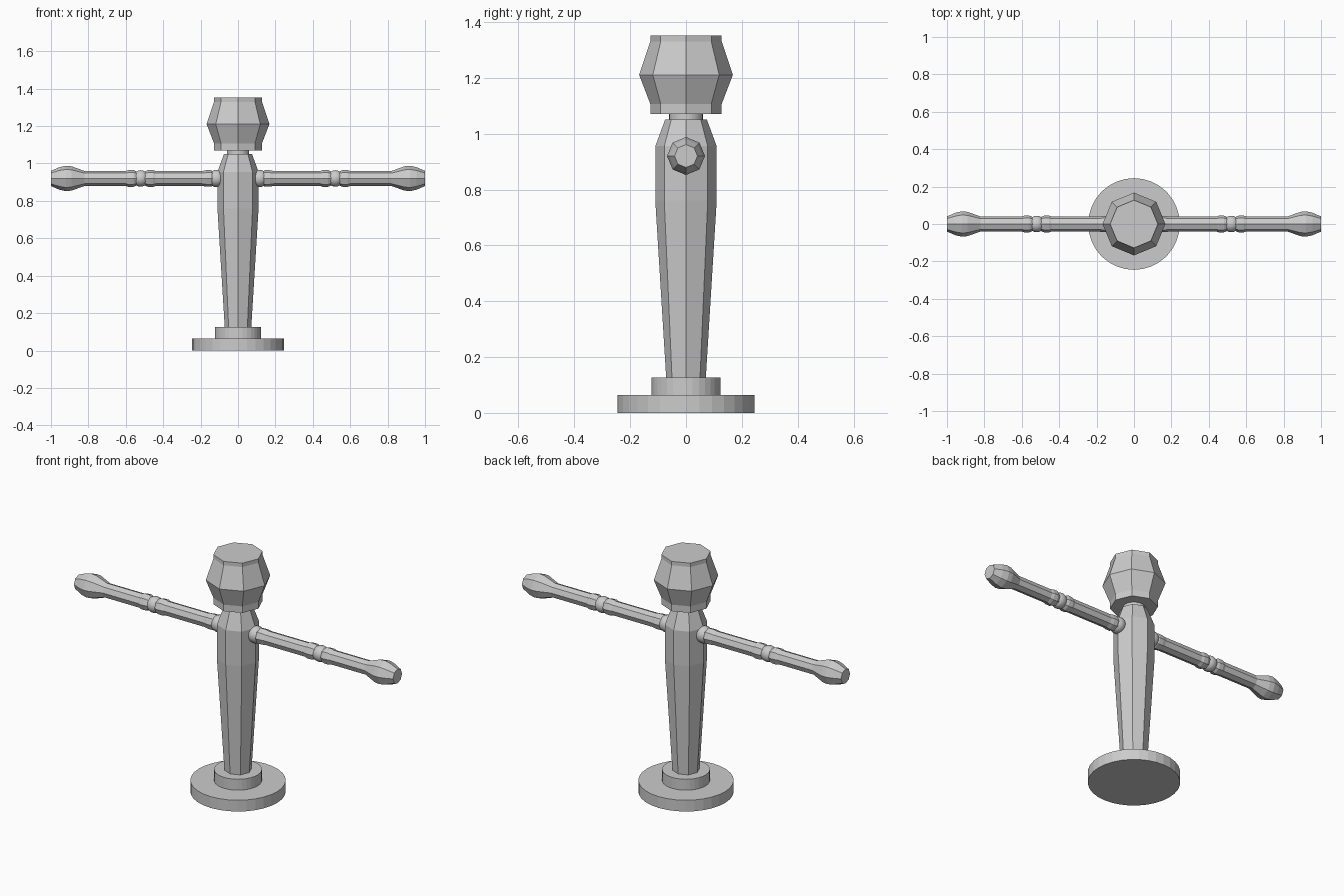
import bpy, math
from mathutils import Matrix, Vector

if "Cube" in bpy.data.objects:
    bpy.data.objects.remove(bpy.data.objects["Cube"])

grey = bpy.data.materials.new("plain grey")
grey.diffuse_color = (0.6, 0.6, 0.6, 1)
grey.use_nodes = True
grey.node_tree.nodes["Principled BSDF"].inputs["Base Color"].default_value = grey.diffuse_color

ARM_Z = 0.92


def lathe(name, profile, sides=8, matrix=Matrix(), smooth=False):
    """Turn (radius, height) points about z, close both ends, then place by matrix."""
    verts, faces = [], []
    for r, h in profile:
        for i in range(sides):
            a = 2 * math.pi * i / sides
            verts.append(matrix @ Vector((r * math.cos(a), r * math.sin(a), h)))
    for k in range(len(profile) - 1):
        for i in range(sides):
            j = (i + 1) % sides
            faces.append((k * sides + i, k * sides + j,
                          (k + 1) * sides + j, (k + 1) * sides + i))
    faces.append(tuple(reversed(range(sides))))
    last = (len(profile) - 1) * sides
    faces.append(tuple(range(last, last + sides)))
    mesh = bpy.data.meshes.new(name)
    mesh.from_pydata(verts, [], faces)
    mesh.materials.append(grey)
    obj = bpy.data.objects.new(name, mesh)
    bpy.context.collection.objects.link(obj)
    for p in mesh.polygons:
        p.use_smooth = smooth
    return obj


def ball(name, x, radius):
    """Smooth joint ball on the arm axis."""
    bpy.ops.mesh.primitive_uv_sphere_add(segments=24, ring_count=12,
                                         radius=radius, location=(x, 0, ARM_Z))
    obj = bpy.context.object
    obj.name = name
    obj.data.materials.append(grey)
    bpy.ops.object.shade_smooth()


# Round stepped base
lathe("base_disc", [(0.245, 0), (0.245, 0.064)], 32)
lathe("base_step", [(0.123, 0.064), (0.123, 0.126)], 32)

# Eight-sided tapered body, neck and head
lathe("body", [(0.071, 0.126), (0.11, 0.76), (0.11, 0.955), (0.075, 1.05)])
lathe("neck", [(0.06, 1.04), (0.06, 1.08)], 32)
lathe("head", [(0.128, 1.07), (0.128, 1.107), (0.168, 1.211),
               (0.128, 1.33), (0.128, 1.352)])

# Arms, each made of two limbs with cuffs, joint balls and a flared hand
for side, s in (("right", 1), ("left", -1)):
    m = Matrix.Translation((0, 0, ARM_Z)) @ Matrix.Rotation(s * math.pi / 2, 4, 'Y')
    ball(side + "_shoulder", s * 0.115, 0.046)
    lathe(side + "_upper_arm", [(0.036, 0.125), (0.044, 0.145), (0.044, 0.17),
                                (0.04, 0.19), (0.04, 0.44), (0.045, 0.455),
                                (0.045, 0.48), (0.038, 0.497)], 8, m)
    ball(side + "_elbow", s * 0.52, 0.044)
    lathe(side + "_forearm", [(0.038, 0.543), (0.045, 0.56), (0.045, 0.585),
                              (0.04, 0.6), (0.04, 0.83)], 8, m)
    lathe(side + "_hand", [(0.04, 0.82), (0.065, 0.89), (0.068, 0.92),
                           (0.06, 0.955), (0.045, 0.99), (0.041, 1.0)], 8, m)
